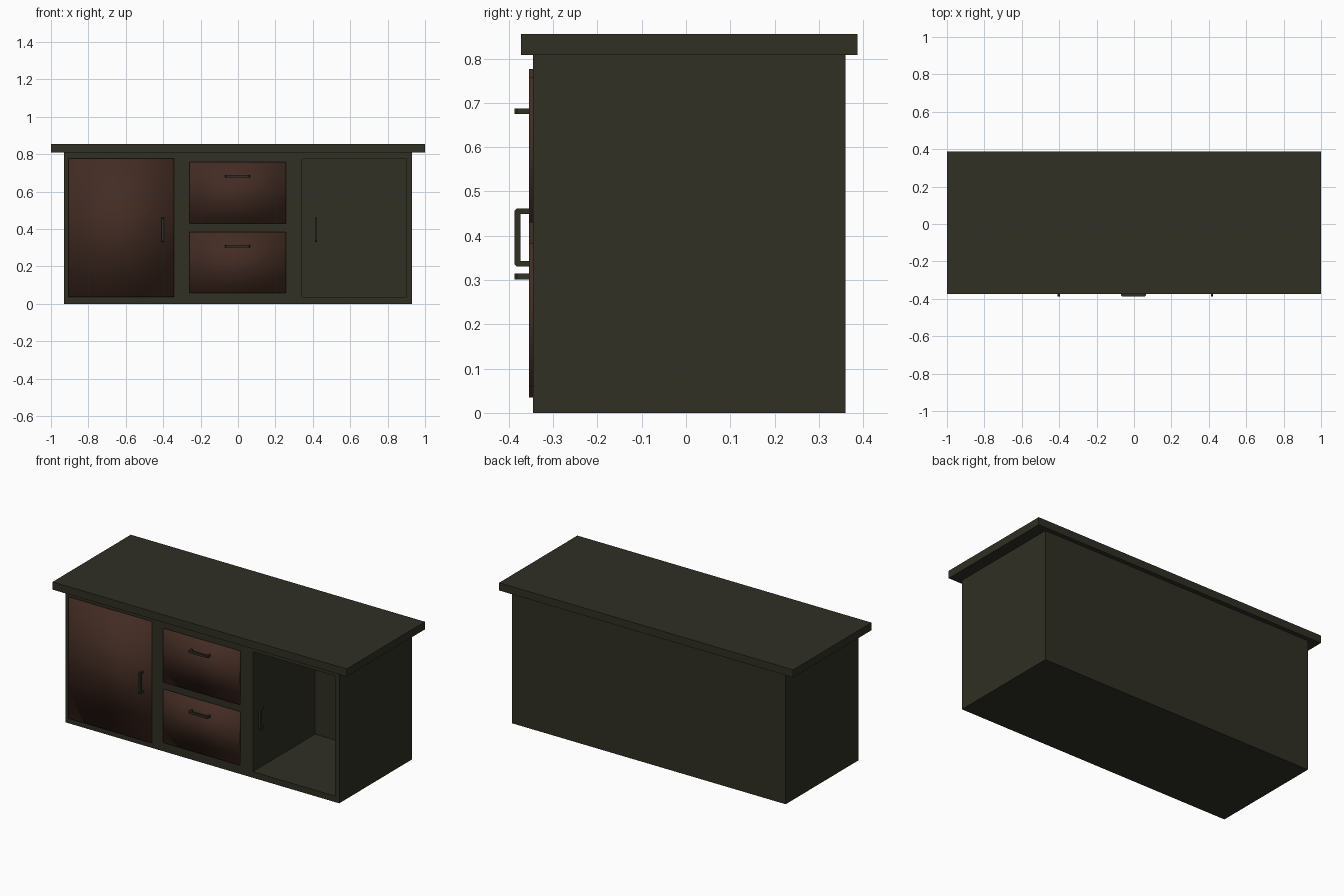
import bpy, bmesh
from mathutils import Vector

if "Cube" in bpy.data.objects:
    bpy.data.objects.remove(bpy.data.objects["Cube"])


def material(name, rgb):
    m = bpy.data.materials.new(name)
    m.diffuse_color = (*rgb, 1.0)
    m.use_nodes = True
    m.node_tree.nodes["Principled BSDF"].inputs["Base Color"].default_value = m.diffuse_color
    return m


OLIVE = material("dark_olive", (0.029, 0.029, 0.018))
BROWN = material("dark_brown", (0.056, 0.025, 0.017))


def box(name, lo, hi, mat, bevel=0.0):
    """Axis-aligned box between two corners."""
    lo, hi = Vector(lo), Vector(hi)
    bm = bmesh.new()
    bmesh.ops.create_cube(bm, size=1)
    for v in bm.verts:
        v.co = (lo + hi) / 2 + v.co * (hi - lo)
    if bevel:
        bmesh.ops.bevel(bm, geom=bm.edges[:], offset=bevel, segments=1, affect='EDGES')
    me = bpy.data.meshes.new(name)
    bm.to_mesh(me)
    bm.free()
    me.materials.append(mat)
    ob = bpy.data.objects.new(name, me)
    bpy.context.collection.objects.link(ob)
    return ob


def handle(name, cx, cz, vertical):
    """U-shaped pull: extruded bracket profile with chamfered corners."""
    h, t, w = 0.066, 0.013, 0.0065      # half length, thickness, half width
    y0, y1, c = -0.352, -0.387, 0.005   # root, tip, chamfer
    prof = [(-h, y0), (-h, y1 + c), (-h + c, y1), (h - c, y1), (h, y1 + c), (h, y0),
            (h - t, y0), (h - t, y1 + t), (-h + t, y1 + t), (-h + t, y0)]
    bm = bmesh.new()

    def place(a, y, s):
        return (cx + s, y, cz + a) if vertical else (cx + a, y, cz + s)

    face = bm.faces.new([bm.verts.new(place(a, y, -w)) for a, y in prof])
    ext = bmesh.ops.extrude_face_region(bm, geom=[face], use_keep_orig=True)
    shift = Vector(place(0, 0, w)) - Vector(place(0, 0, -w))
    for g in ext["geom"]:
        if isinstance(g, bmesh.types.BMVert):
            g.co += shift
    bmesh.ops.recalc_face_normals(bm, faces=bm.faces[:])
    me = bpy.data.meshes.new(name)
    bm.to_mesh(me)
    bm.free()
    me.materials.append(OLIVE)
    bpy.context.collection.objects.link(bpy.data.objects.new(name, me))


# Carcass with the open compartment cut into its right side
body = box("carcass", (-0.93, -0.345, 0), (0.93, 0.36, 0.81), OLIVE)
cutter = box("compartment_cutter", (0.342, -0.5, 0.037), (0.902, 0.26, 0.775), OLIVE)
cutter.hide_render = True
mod = body.modifiers.new("compartment", 'BOOLEAN')
mod.operation, mod.solver, mod.object = 'DIFFERENCE', 'EXACT', cutter
bpy.context.view_layer.objects.active = body
bpy.ops.object.modifier_apply(modifier=mod.name)
bpy.data.objects.remove(cutter)

# Counter top
box("counter_top", (-1, -0.373, 0.808), (1, 0.387, 0.855), OLIVE)

# Door and drawer fronts, softly shaded
panels = [("left_door", -0.905, -0.342, 0.035, 0.777),
          ("upper_drawer", -0.26, 0.257, 0.43, 0.757),
          ("lower_drawer", -0.26, 0.257, 0.058, 0.383)]
for name, x0, x1, z0, z1 in panels:
    ob = box(name, (x0, -0.355, z0), (x1, -0.340, z1), BROWN)
    ob.data.shade_smooth()

# Handles
handle("left_door_handle", -0.402, 0.396, True)
handle("right_door_handle", 0.417, 0.396, True)
handle("upper_drawer_handle", -0.003, 0.681, False)
handle("lower_drawer_handle", -0.003, 0.308, False)
